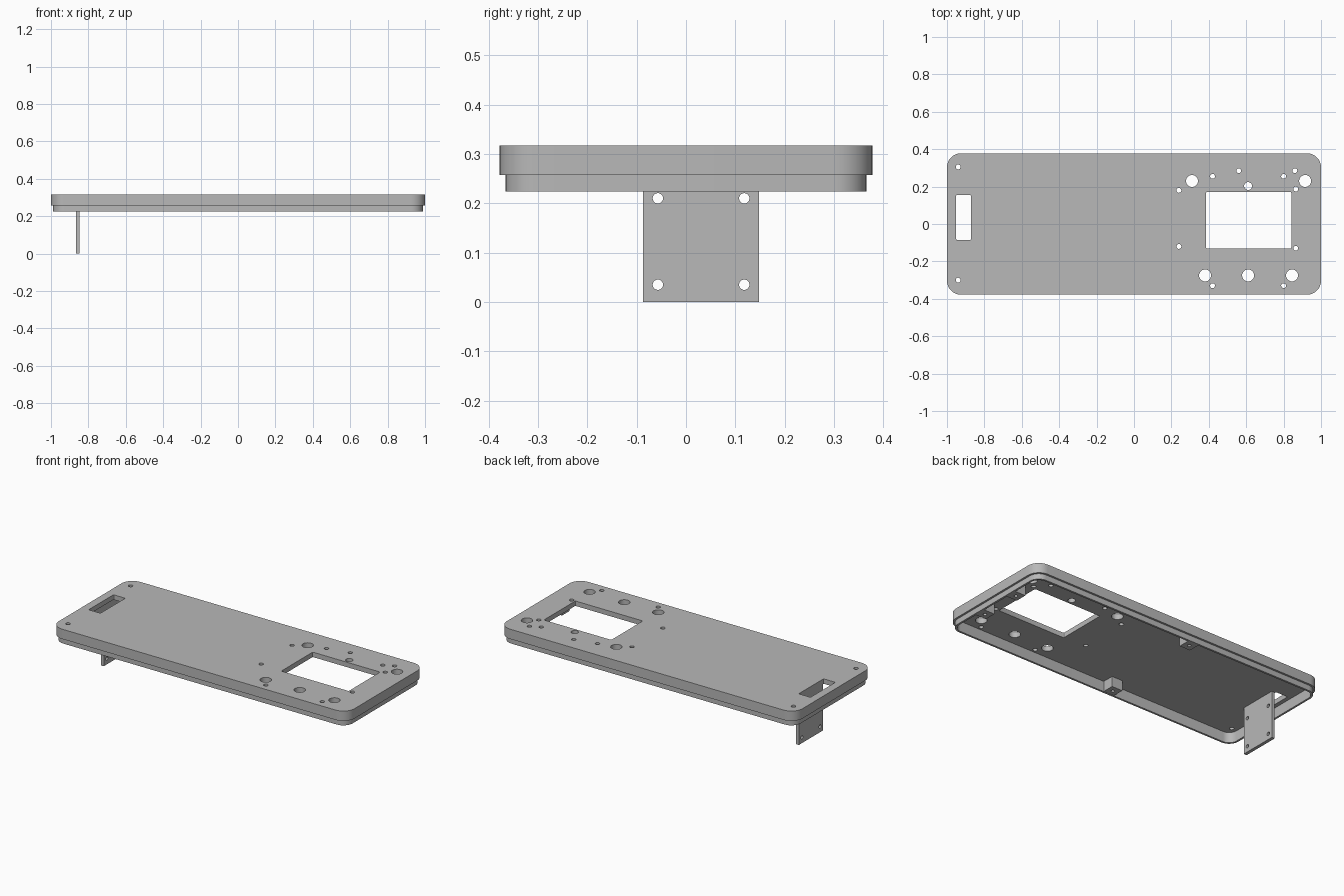
import bpy, bmesh, math
from mathutils import Matrix

cube = bpy.data.objects.get("Cube")
if cube:
    bpy.data.objects.remove(cube, do_unlink=True)

grey = bpy.data.materials.new("plain_grey")
grey.use_nodes = True
grey.diffuse_color = (0.48, 0.48, 0.48, 1)
grey.node_tree.nodes["Principled BSDF"].inputs["Base Color"].default_value = (0.48, 0.48, 0.48, 1)


def finish(name, bm):
    bmesh.ops.recalc_face_normals(bm, faces=bm.faces)
    mesh = bpy.data.meshes.new(name)
    bm.to_mesh(mesh)
    bm.free()
    mesh.materials.append(grey)
    ob = bpy.data.objects.new(name, mesh)
    bpy.context.scene.collection.objects.link(ob)
    return ob


def rounded_rect(bm, hx, hy, r, z, cx=0, cy=0, steps=8):
    """Closed ring of vertices around a rounded rectangle."""
    ring = []
    for q, (sx, sy) in enumerate([(1, 1), (-1, 1), (-1, -1), (1, -1)]):
        for i in range(steps + 1):
            a = math.pi / 2 * (q + i / steps)
            ring.append(bm.verts.new((cx + sx * (hx - r) + r * math.cos(a),
                                      cy + sy * (hy - r) + r * math.sin(a), z)))
    return ring


def skin(bm, rings):
    """Join rings in order and cap both ends."""
    n = len(rings[0])
    for a, b in zip(rings, rings[1:]):
        for i in range(n):
            j = (i + 1) % n
            bm.faces.new((a[i], a[j], b[j], b[i]))
    bm.faces.new(rings[0])
    bm.faces.new(rings[-1])


def drill(bm, loc, r, depth, axis="Z"):
    rot = Matrix.Rotation(math.pi / 2, 4, "Y") if axis == "X" else Matrix()
    bmesh.ops.create_cone(bm, cap_ends=True, segments=32, radius1=r, radius2=r,
                          depth=depth, matrix=Matrix.Translation(loc) @ rot)


def box(bm, lo, hi):
    mid = [(a + b) / 2 for a, b in zip(lo, hi)]
    size = [b - a for a, b in zip(lo, hi)]
    bmesh.ops.create_cube(bm, size=1, matrix=Matrix.Translation(mid) @ Matrix.Diagonal((*size, 1)))


def cut(ob, bm):
    cutter = finish("cutter", bm)
    cutter.hide_render = True
    mod = ob.modifiers.new("holes", "BOOLEAN")
    mod.operation, mod.solver, mod.object = "DIFFERENCE", "EXACT", cutter
    select(ob)
    bpy.ops.object.modifier_apply(modifier=mod.name)
    bpy.data.objects.remove(cutter, do_unlink=True)


def select(ob):
    bpy.ops.object.select_all(action="DESELECT")
    ob.select_set(True)
    bpy.context.view_layer.objects.active = ob


TOP, STEP, RIM, CEILING = 0.317, 0.257, 0.224, 0.287

# Hollow cover with a stepped lip, profile from the top round to the ceiling
bm = bmesh.new()
profile = [(0, TOP), (0, STEP), (0.012, STEP), (0.012, RIM), (0.024, RIM), (0.024, CEILING)]
skin(bm, [rounded_rect(bm, 1 - d, 0.378 - d, 0.075 - d, z) for d, z in profile])
cover = finish("cover", bm)

# Openings in the cover: window, slot, large, medium and small holes
bm = bmesh.new()
for cx, cy, hx, hy in [(0.613, 0.02, 0.228, 0.152), (-0.911, 0.035, 0.04, 0.12)]:
    skin(bm, [rounded_rect(bm, hx, hy, 0.006, z, cx, cy, 3) for z in (0.27, 0.34)])
large = [(0.31, 0.23), (0.915, 0.23), (0.38, -0.275), (0.61, -0.275), (0.845, -0.275)]
small = [(0.24, 0.18), (0.24, -0.12), (0.42, 0.255), (0.56, 0.285), (0.8, 0.255),
         (0.86, 0.285), (0.865, 0.187), (0.865, -0.13), (0.42, -0.33), (0.8, -0.33),
         (-0.94, 0.305), (-0.94, -0.3)]
for points, r in [(large, 0.032), ([(0.61, 0.203)], 0.021), (small, 0.013)]:
    for x, y in points:
        drill(bm, (x, y, 0.305), r, 0.07)
cut(cover, bm)

# Upright bracket beside the slot, with four screw holes
bm = bmesh.new()
box(bm, (-0.867, -0.087, 0), (-0.847, 0.148, CEILING + 0.002))
bracket = finish("bracket", bm)
bm = bmesh.new()
for y in (-0.057, 0.118):
    for z in (0.035, 0.21):
        drill(bm, (-0.857, y, z), 0.0105, 0.08, "X")
cut(bracket, bm)

# Screw blocks inside the walls, each with a blind hole
parts = [cover, bracket]
blocks = {"back_block": (-0.12, 0.32), "front_block": (-0.12, -0.32),
          "end_block_back": (0.941, 0.13), "end_block_front": (0.941, -0.13)}
for name, (x, y) in blocks.items():
    bm = bmesh.new()
    box(bm, (x - 0.036, y - 0.036, RIM + 0.001), (x + 0.036, y + 0.036, CEILING + 0.002))
    block = finish(name, bm)
    bm = bmesh.new()
    drill(bm, (x, y, RIM), 0.01, 0.08)
    cut(block, bm)
    parts.append(block)

for ob in parts:
    select(ob)
    bpy.ops.object.shade_smooth_by_angle(angle=math.radians(30))
